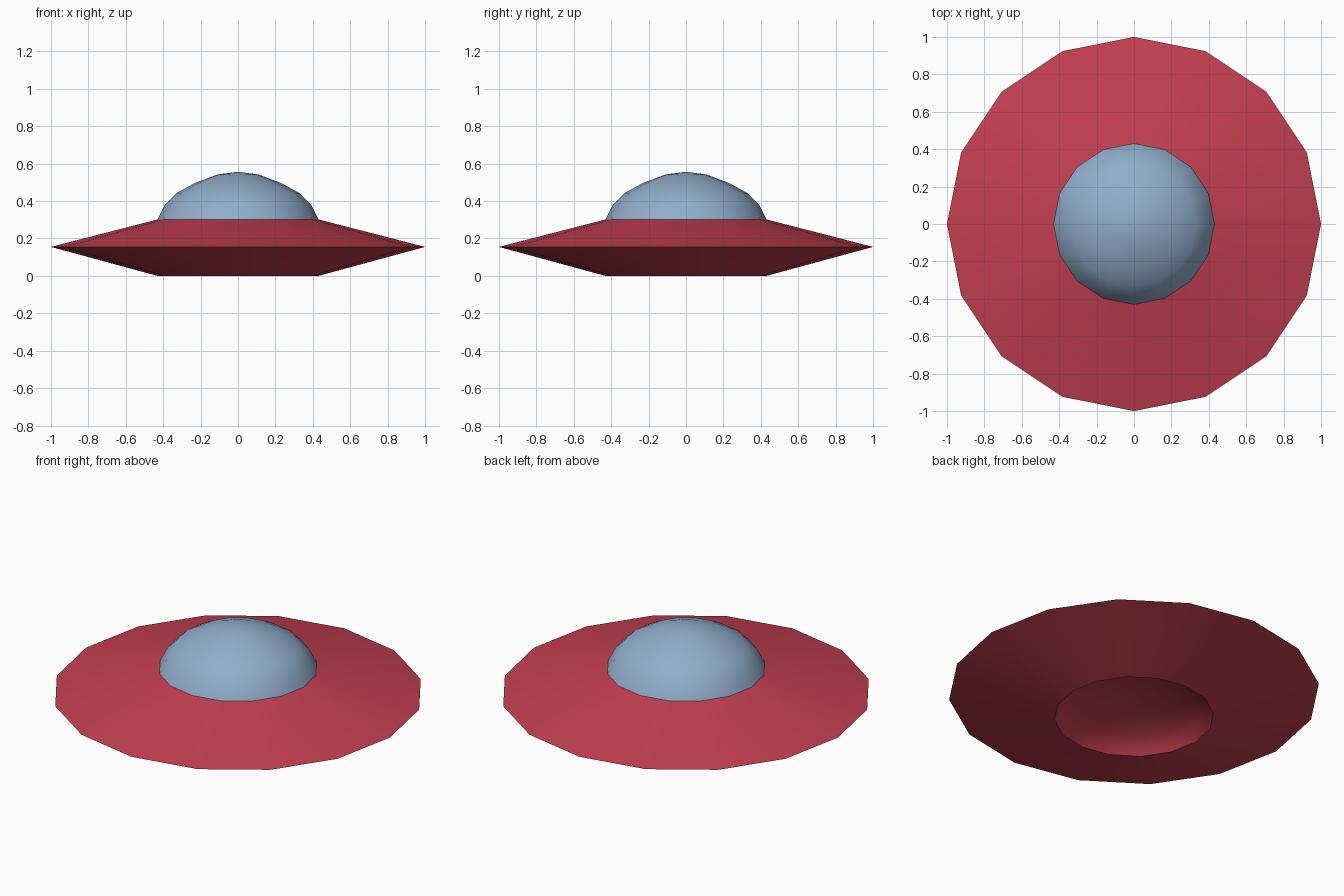
import bpy, bmesh, math

if "Cube" in bpy.data.objects:
    bpy.data.objects.remove(bpy.data.objects["Cube"])

SIDES = 16


def lathe(name, profile, color, angle):
    """Revolve a (radius, z) profile round the z axis with SIDES segments."""
    bm = bmesh.new()
    rings = []
    for r, z in profile:
        if r == 0:
            rings.append([bm.verts.new((0, 0, z))] * SIDES)
        else:
            rings.append([bm.verts.new((r * math.cos(math.tau * i / SIDES),
                                        r * math.sin(math.tau * i / SIDES), z))
                          for i in range(SIDES)])
    for low, high in zip(rings, rings[1:]):
        for i in range(SIDES):
            j = (i + 1) % SIDES
            corners = [low[i], low[j], high[j], high[i]]
            bm.faces.new(list(dict.fromkeys(corners)))
    mesh = bpy.data.meshes.new(name)
    bm.to_mesh(mesh)
    bm.free()
    obj = bpy.data.objects.new(name, mesh)
    bpy.context.collection.objects.link(obj)
    mat = bpy.data.materials.new(name + "_paint")
    mat.diffuse_color = color
    mat.use_nodes = True
    mat.node_tree.nodes["Principled BSDF"].inputs["Base Color"].default_value = mat.diffuse_color
    mesh.materials.append(mat)
    bpy.ops.object.select_all(action='DESELECT')
    obj.select_set(True)
    bpy.context.view_layer.objects.active = obj
    bpy.ops.object.shade_smooth_by_angle(angle=math.radians(angle))
    return obj


# Dome steps as (radius, height above its base), from the rim to the crown
DOME = [(0.43, 0), (0.39, 0.08), (0.33, 0.14), (0.23, 0.195), (0.11, 0.24), (0, 0.255)]
RED = (0.55, 0.05, 0.08, 1)
BLUE = (0.28, 0.42, 0.60, 1)

# Saucer hull: shallow domed recess underneath, sharp rim, sloped top
recess = [(r, h * 0.5) for r, h in reversed(DOME)]
lathe("saucer_hull", recess + [(1.0, 0.155), (0.43, 0.302)], RED, 50)

# Cockpit dome on top
lathe("cockpit_dome", [(r, 0.302 + h) for r, h in DOME], BLUE, 50)
